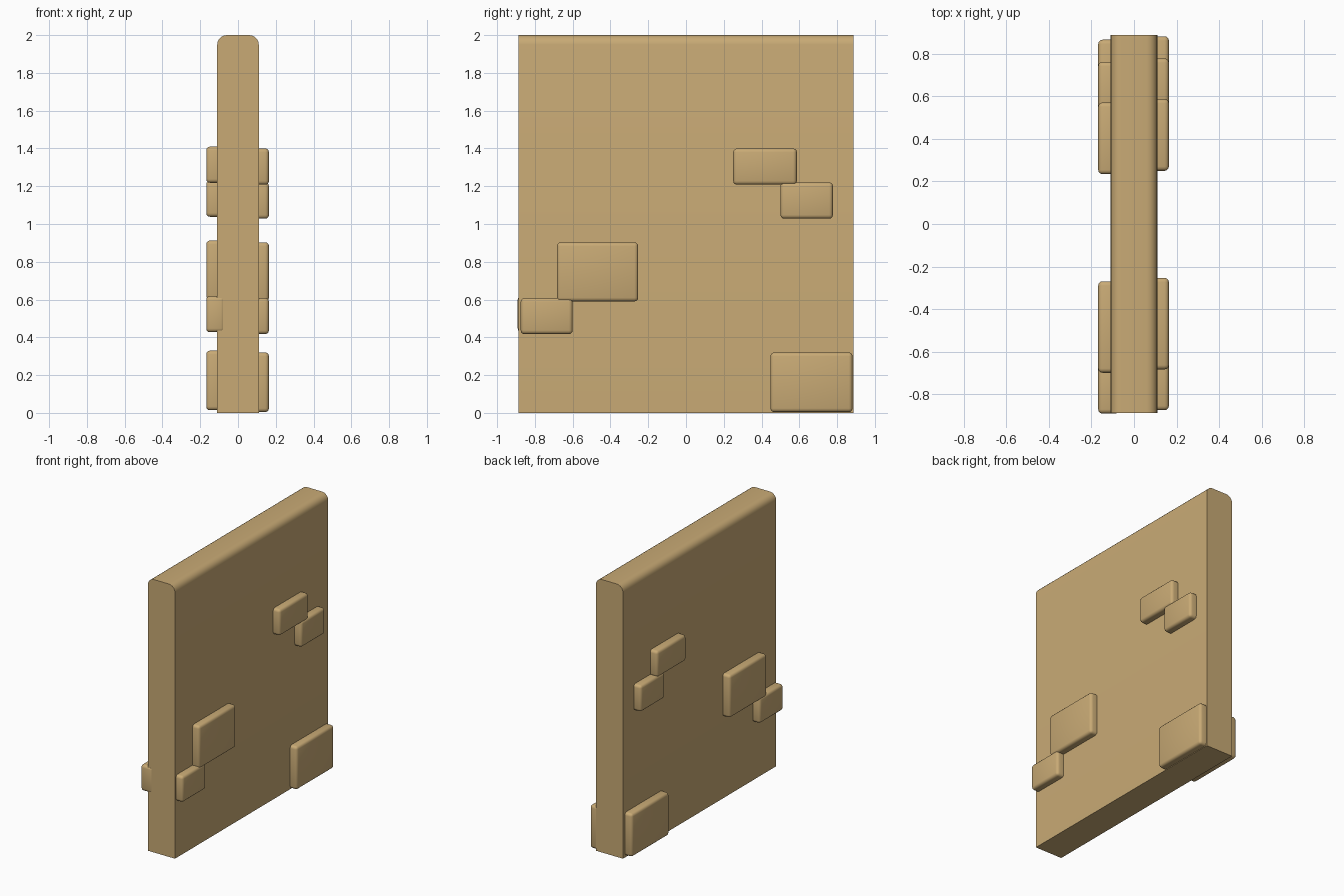
import bpy

if "Cube" in bpy.data.objects:
    bpy.data.objects.remove(bpy.data.objects["Cube"])

# One sandy stone colour
sand = bpy.data.materials.new("sand_stone")
sand.diffuse_color = (0.58, 0.402, 0.178, 1)
sand.use_nodes = True
sand.node_tree.nodes["Principled BSDF"].inputs["Base Color"].default_value = sand.diffuse_color


def block(name, lo, hi):
    """Box between two corners, in world coordinates."""
    bpy.ops.mesh.primitive_cube_add(size=1)
    ob = bpy.context.object
    ob.name = name
    for v in ob.data.vertices:
        v.co = [hi[i] if v.co[i] > 0 else lo[i] for i in range(3)]
    ob.data.materials.append(sand)
    return ob


def bevel(ob, width, segments, method='ANGLE'):
    m = ob.modifiers.new("rounding", 'BEVEL')
    m.width = width
    m.segments = segments
    m.limit_method = method
    bpy.ops.object.modifier_apply(modifier=m.name)
    bpy.ops.object.shade_smooth_by_angle()


# Wall slab, rounded only along the two long top edges
wall = block("wall_slab", (-0.11, -0.887, 0), (0.11, 0.887, 2))
weights = wall.data.attributes.new("bevel_weight_edge", 'FLOAT', 'EDGE')
for e in wall.data.edges:
    a, b = (wall.data.vertices[i].co for i in e.vertices)
    if min(a.z, b.z) > 1 and abs(a.y - b.y) > 1:
        weights.data[e.index].value = 1.0
bevel(wall, 0.05, 5, 'WEIGHT')

# Raised bricks: y range, z range on the right face
bricks = [
    (0.25, 0.587, 1.208, 1.40),
    (0.50, 0.778, 1.028, 1.22),
    (-0.683, -0.253, 0.59, 0.903),
    (-0.875, -0.60, 0.417, 0.608),
    (0.447, 0.882, 0.004, 0.32),
]
for n, (y0, y1, z0, z1) in enumerate(bricks, 1):
    ob = block(f"right_brick_{n}", (0.065, y0, z0), (0.164, y1, z1))
    bevel(ob, 0.02, 3)
    # Left-face bricks sit slightly shifted from the right ones
    ob = block(f"left_brick_{n}", (-0.168, y0 - 0.016, z0 + 0.01),
               (-0.07, y1 - 0.016, z1 + 0.01))
    bevel(ob, 0.02, 3)
